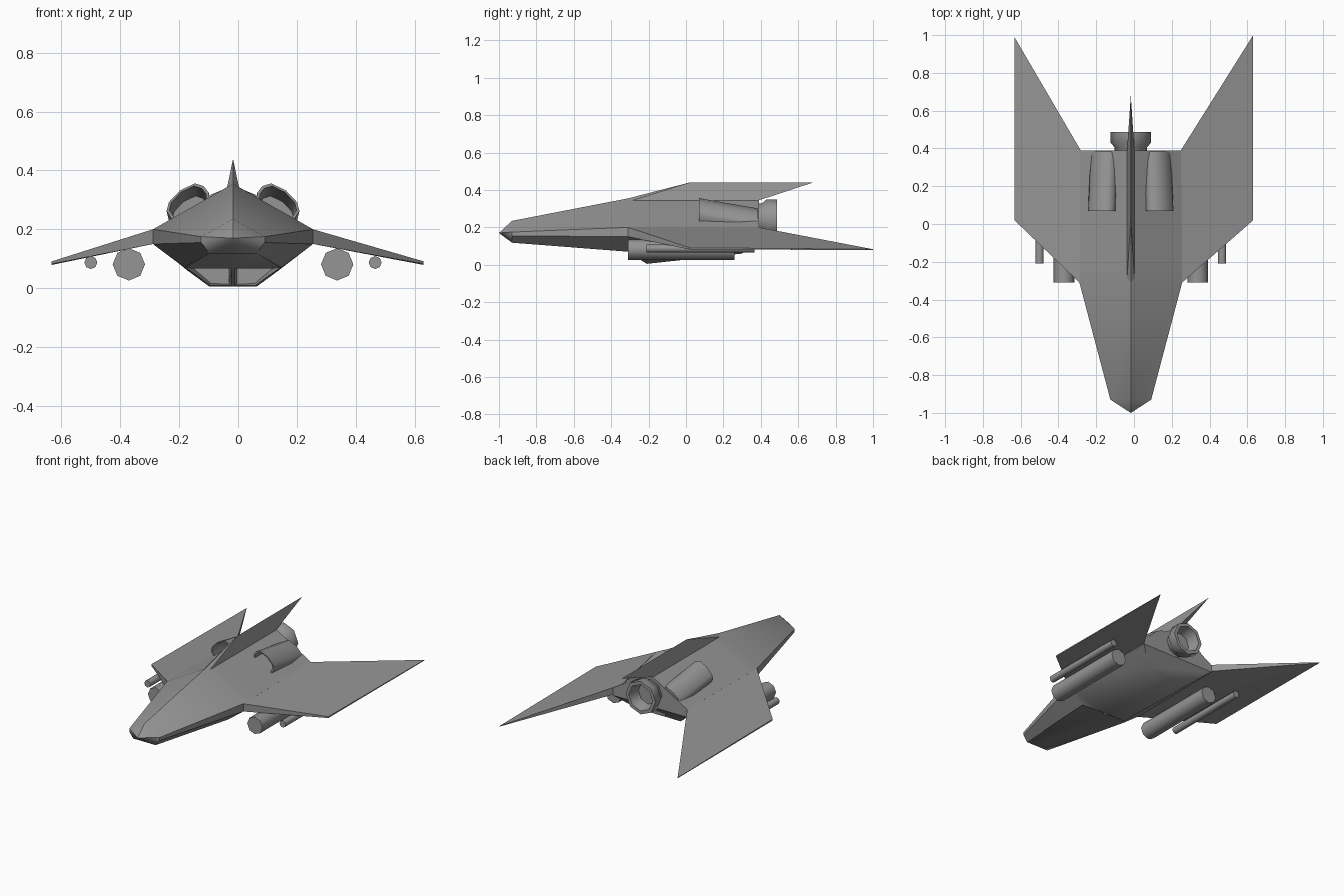
import bpy, bmesh
from math import cos, sin, pi, radians

if "Cube" in bpy.data.objects:
    bpy.data.objects.remove(bpy.data.objects["Cube"])

CX = -0.017  # hull centreline

# Dark grey paint shared by every part
paint = bpy.data.materials.new("dark_grey")
paint.diffuse_color = (0.3, 0.3, 0.3, 1)
paint.use_nodes = True
paint.node_tree.nodes["Principled BSDF"].inputs["Base Color"].default_value = paint.diffuse_color


def finish(name, bm, smooth=None):
    bmesh.ops.recalc_face_normals(bm, faces=bm.faces)
    me = bpy.data.meshes.new(name)
    bm.to_mesh(me)
    bm.free()
    me.materials.append(paint)
    ob = bpy.data.objects.new(name, me)
    ob.location.x = CX
    bpy.context.collection.objects.link(ob)
    if smooth:
        bpy.ops.object.select_all(action='DESELECT')
        bpy.context.view_layer.objects.active = ob
        ob.select_set(True)
        bpy.ops.object.shade_smooth_by_angle(angle=radians(smooth))
    return ob


def hull(name, pts):
    bm = bmesh.new()
    for p in pts:
        bm.verts.new(p)
    bmesh.ops.convex_hull(bm, input=bm.verts)
    bmesh.ops.dissolve_limit(bm, angle_limit=0.01, verts=bm.verts, edges=bm.edges)
    return finish(name, bm)


def bridge(bm, a, b):
    n = len(a)
    return [bm.faces.new((a[i], a[(i + 1) % n], b[(i + 1) % n], b[i])) for i in range(n)]


def lathe(name, profile, n=8, x=0, z=0):
    # profile of (radius, y) turned about a fore-aft axis, ends capped
    bm = bmesh.new()
    rings = [[bm.verts.new((x + r * cos(2 * pi * i / n), y, z + r * sin(2 * pi * i / n)))
              for i in range(n)] for r, y in profile]
    for a, b in zip(rings, rings[1:]):
        bridge(bm, a, b)
    bm.faces.new(rings[0])
    bm.faces.new(rings[-1])
    return finish(name, bm, 50)


# Fuselage: eight-point sections (top, shoulder, chine, keel corner, keel)
bm = bmesh.new()


def section(y, top, wide, shoulder, chine, kx, kz, ky=None):
    ky = y if ky is None else ky
    half = [(wide, y, shoulder), (wide, y, chine), (kx, ky, kz)]
    pts = [(0, y, top)] + half + [(0, ky, kz)] + [(-a, b, c) for a, b, c in half[::-1]]
    return [bm.verts.new(p) for p in pts]


tip = bm.verts.new((0, -1, 0.17))
rings = [section(-0.93, 0.235, 0.108, 0.175, 0.155, 0.08, 0.118),
         section(-0.31, 0.355, 0.272, 0.20, 0.15, 0.165, 0.07),
         section(-0.21, 0.355, 0.272, 0.20, 0.15, 0.08, 0.005),
         section(0.39, 0.355, 0.265, 0.20, 0.15, 0.155, 0.06, ky=0.30)]
for i in range(8):
    bm.faces.new((tip, rings[0][i], rings[0][(i + 1) % 8]))
walls = [bridge(bm, a, b) for a, b in zip(rings, rings[1:])]
end = rings[-1]
bm.faces.new([end[i] for i in (0, 1, 2, 6, 7)])
bm.faces.new([end[i] for i in (2, 3, 4, 5, 6)])
# Twin air intakes sunk into the slanted belly step, upright back walls
bmesh.ops.recalc_face_normals(bm, faces=bm.faces)
mouths = walls[1][3:5]
bmesh.ops.inset_individual(bm, faces=mouths, thickness=0.009)
for f in mouths:
    new = bmesh.ops.extrude_discrete_faces(bm, faces=[f])['faces'][0]
    for v in new.verts:
        v.co.y = -0.15
        v.co.z += 0.006
        v.co.x = v.co.x * 0.86 + (0.008 if v.co.x > 0 else -0.008)
finish("fuselage", bm, 40)

# Drooped, forward-cut wings
for name, s, tx, ty in (("right_wing", 1, 0.648, 1.0), ("left_wing", -1, 0.616, 0.99)):
    hull(name, [(s * 0.272, -0.31, 0.20), (s * 0.272, -0.31, 0.15),
                (s * 0.265, 0.39, 0.20), (s * 0.265, 0.39, 0.155),
                (s * tx, 0.02, 0.091), (s * tx, 0.02, 0.082),
                (s * tx, ty, 0.083), (s * tx, ty, 0.079)])

# Tail fin
hull("tail_fin", [(-0.02, -0.29, 0.343), (0.02, -0.29, 0.343), (0, -0.31, 0.355),
                  (-0.02, 0.385, 0.343), (0.02, 0.385, 0.343), (0, 0.39, 0.355),
                  (0, 0.02, 0.44), (0, 0.68, 0.44)])

# Hooded scoops on the upper deck, open at the front, feet sunk in the hull
arch = [(0.195, 0.215), (0.226, 0.262), (0.218, 0.292), (0.180, 0.332),
        (0.130, 0.356), (0.100, 0.347), (0.083, 0.325), (0.078, 0.275)]
mx, mz = 0.15, 0.285
for name, s in (("right_scoop", 1), ("left_scoop", -1)):
    bm = bmesh.new()

    def loop(y, k, dx=0, dz=0):
        return [bm.verts.new((s * (mx + (x - mx) * k + dx), y, mz + (z - mz) * k + dz))
                for x, z in arch]
    inner_end = loop(0.25, 0.82, -0.006, -0.03)
    inner = loop(0.07, 0.87)
    outer = loop(0.07, 1)
    back = loop(0.385, 1, -0.014, -0.055)
    for a, b in ((inner_end, inner), (inner, outer), (outer, back)):
        bridge(bm, a, b)
    bm.faces.new(inner_end)
    bm.faces.new(back)
    finish(name, bm, 50)

# Engine nozzle, hollow at the back
lathe("engine_nozzle", [(0.085, 0.33), (0.085, 0.405), (0.107, 0.43), (0.107, 0.487),
                        (0.085, 0.487), (0.07, 0.41)], z=0.242)

# Underwing stores
for side, s in (("right", 1), ("left", -1)):
    lathe(side + "_fuel_tank", [(0.055, -0.31), (0.055, 0.26)], x=s * 0.354, z=0.081)
    lathe(side + "_rail_tube", [(0.022, -0.21), (0.022, 0.365)], x=s * 0.483, z=0.087)
